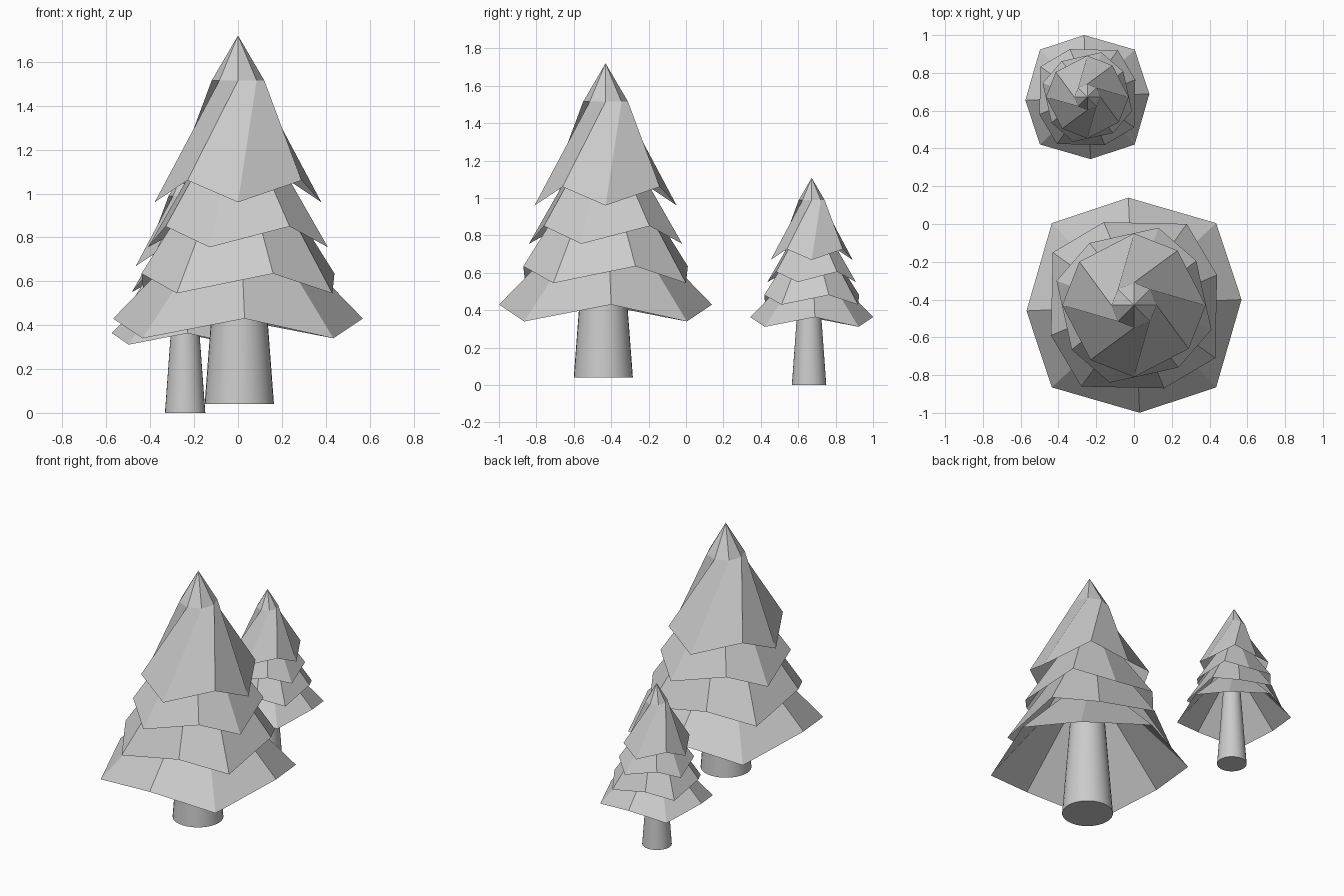
import bpy, bmesh
from math import sin, cos, radians
from mathutils import Vector

if "Cube" in bpy.data.objects:
    bpy.data.objects.remove(bpy.data.objects["Cube"])

grey = bpy.data.materials.new("plain_grey")
grey.use_nodes = True
colour = (0.6, 0.6, 0.6, 1)
grey.diffuse_color = colour
grey.node_tree.nodes["Principled BSDF"].inputs["Base Color"].default_value = colour


def finish(name, bm):
    bmesh.ops.recalc_face_normals(bm, faces=bm.faces)
    mesh = bpy.data.meshes.new(name)
    bm.to_mesh(mesh)
    bm.free()
    mesh.materials.append(grey)
    obj = bpy.data.objects.new(name, mesh)
    bpy.context.collection.objects.link(obj)
    return obj


def polar(radius, degrees, z):
    a = radians(degrees)
    return Vector((radius * cos(a), radius * sin(a), z))


def skirt(name, turn, low, high, skew, top, twist, tip, place):
    """Eight-sided open skirt whose rim zigzags between low and high corners."""
    bm = bmesh.new()
    rim, ring = [], []
    for i in range(8):
        (r, z), extra = (high, skew) if i % 2 else (low, 0)
        rim.append(bm.verts.new(place(polar(r, turn + 45 * i + extra, z))))
        ring.append(bm.verts.new(place(polar(top[0], turn + 45 * i + twist, top[1]))))
    apex = bm.verts.new(place(Vector((0, 0, tip))))
    for i in range(8):
        j = (i + 1) % 8
        bm.faces.new((rim[i], rim[j], ring[j], ring[i]))
        bm.faces.new((ring[i], ring[j], apex))
    finish(name, bm)


def trunk(name, x, y, sections):
    """Round tapering trunk, slightly deeper than wide."""
    bm = bmesh.new()
    n = 32
    rings = [[bm.verts.new(polar(1, 360 * i / n, 0) * r * Vector((1, d, 0)).length / (1 + d * d) ** 0.5
                           + Vector((x, y, z))) for i in range(n)] for r, d, z in sections]
    for i in range(n):
        j = (i + 1) % n
        bm.faces.new((rings[0][i], rings[0][j], rings[1][j], rings[1][i]))
    bm.faces.new(rings[0])
    bm.faces.new(rings[1])
    obj = finish(name, bm)
    bpy.context.view_layer.objects.active = obj
    obj.select_set(True)
    bpy.ops.object.shade_smooth_by_angle(angle=radians(40))
    obj.select_set(False)


# name, turn, low corner, high corner, skew, upper ring, twist, tip
TIERS = [
    ("bottom", -45, (0.615, 0.34), (0.57, 0.43), 3, (0.20, 0.81), 4, 0.90),
    ("lower", -33, (0.513, 0.545), (0.468, 0.635), 8, (0.20, 1.03), 4, 1.12),
    ("upper", -17.5, (0.43, 0.755), (0.405, 0.85), 8, (0.16, 1.20), 4, 1.30),
    ("top", 0, (0.38, 0.96), (0.37, 1.06), 6.5, (0.12, 1.515), 45, 1.72),
]


# Foliage of both trees
for tree, x, y, scale, lift in (("large", 0, -0.43, 1, 0), ("small", -0.247, 0.672, 0.577, 0.115)):
    def place(p):
        return p * scale + Vector((x, y, lift))
    for tier, *shape in TIERS:
        skirt(f"{tree}_tree_{tier}_branches", *shape, place)

# Trunks
trunk("large_tree_trunk", 0.006, -0.442, [(0.158, 1, 0.04), (0.108, 1, 0.7)])
trunk("small_tree_trunk", -0.241, 0.658, [(0.092, 1, 0), (0.052, 1, 0.55)])
